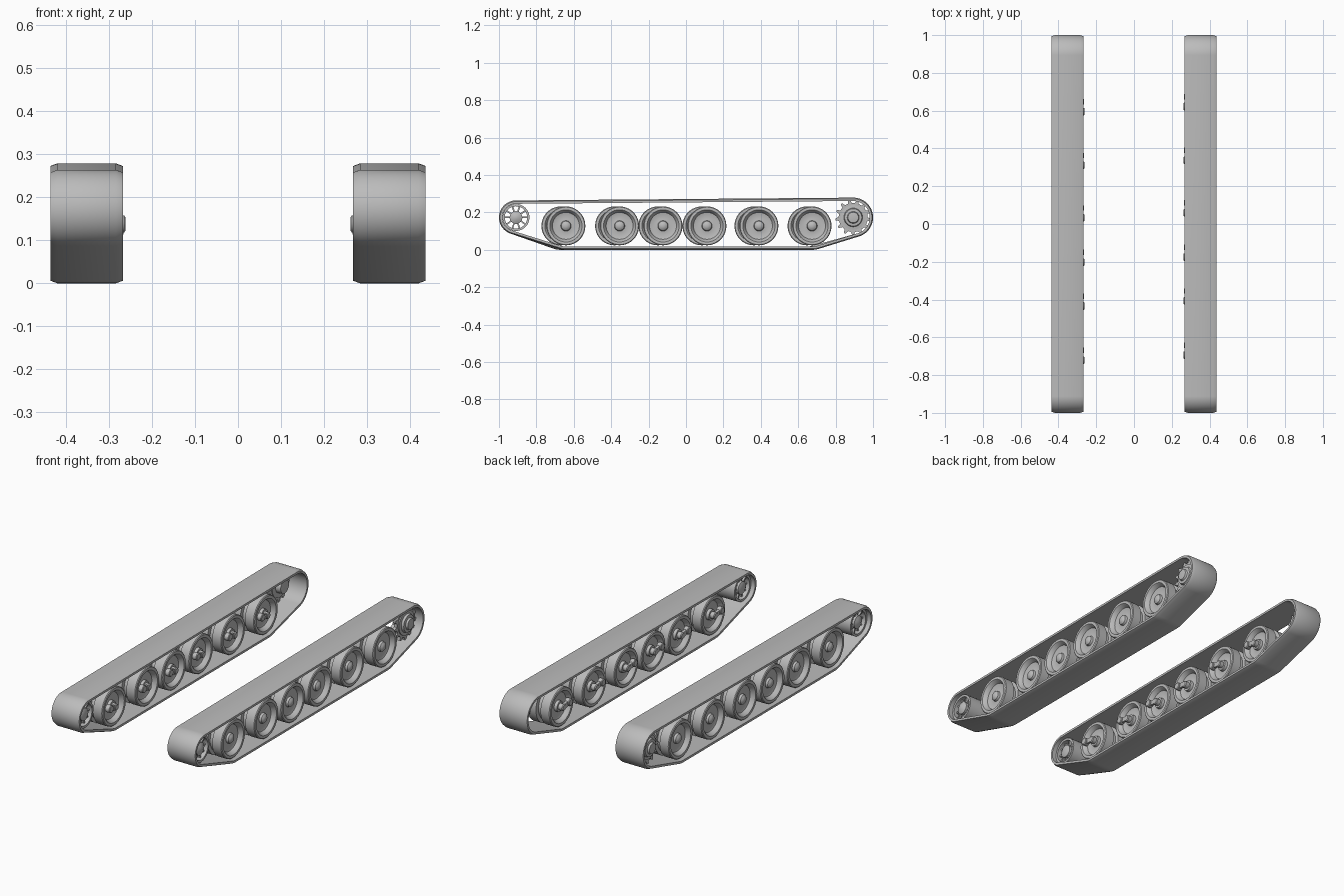
import bpy, bmesh, math
from mathutils import Vector, Matrix

cube = bpy.data.objects.get("Cube")
if cube:
    bpy.data.objects.remove(cube, do_unlink=True)

GREY = (0.5, 0.5, 0.5, 1)
steel = bpy.data.materials.new("plain_grey")
steel.use_nodes = True
steel.diffuse_color = GREY
steel.node_tree.nodes["Principled BSDF"].inputs["Base Color"].default_value = GREY

TRACK_X = 0.352
IDLER, SPROCKET = (-0.909, 0.173), (0.894, 0.173)
WHEEL_Y = (-0.642, -0.355, -0.123, 0.112, 0.39, 0.674)
WHEEL_Z = 0.128
parts = []


def finish(name, bm, side, y=0, z=0):
    """Place a part built around the track centre, local +x facing outward."""
    bmesh.ops.scale(bm, vec=(side, 1, 1), verts=bm.verts)
    bmesh.ops.recalc_face_normals(bm, faces=bm.faces)
    mesh = bpy.data.meshes.new(name)
    bm.to_mesh(mesh)
    bm.free()
    mesh.materials.append(steel)
    ob = bpy.data.objects.new(name, mesh)
    ob.location = (side * TRACK_X, y, z)
    bpy.context.collection.objects.link(ob)
    parts.append(ob)


def skin(bm, rings, closed):
    """Bridge successive rings of equal point count."""
    rows = [[bm.verts.new(p) for p in ring] for ring in rings]
    n = len(rows[0])
    pairs = list(zip(rows, rows[1:])) + ([(rows[-1], rows[0])] if closed else [])
    for a, b in pairs:
        for i in range(n):
            j = (i + 1) % n
            bm.faces.new((a[i], a[j], b[j], b[i]))
    if not closed:
        bm.faces.new(rows[0])
        bm.faces.new(rows[-1])


def circle(x, r, n, cy=0, cz=0):
    return [(x, cy + r * math.cos(k * math.tau / n), cz + r * math.sin(k * math.tau / n))
            for k in range(n)]


def lathe(bm, profile, n=40, closed=False, cy=0, cz=0):
    skin(bm, [circle(x, r, n, cy, cz) for x, r in profile], closed)


def box(bm, size, matrix):
    bmesh.ops.create_cube(bm, size=1, matrix=matrix @ Matrix.Diagonal((*size, 1)))


def track_belt(name, side, shift):
    # The belt wraps tightly round the idler, end road wheels and sprocket
    supports = [(*IDLER, 0.091), (WHEEL_Y[0] + shift, WHEEL_Z, 0.128),
                (WHEEL_Y[-1] + shift, WHEEL_Z, 0.128), (*SPROCKET, 0.106)]

    def ring(x, inset, n=180):
        pts = []
        for k in range(n):
            u = Vector((math.cos(k * math.tau / n), math.sin(k * math.tau / n)))
            y, z, r = max(supports, key=lambda c: c[0] * u.x + c[1] * u.y + c[2])
            pts.append((x, y + (r - inset) * u.x, z + (r - inset) * u.y))
        return pts

    section = [(0.084, 0.006), (0.068, 0), (-0.068, 0), (-0.084, 0.006),
               (-0.084, 0.018), (0.084, 0.018)]
    bm = bmesh.new()
    skin(bm, [ring(x, d) for x, d in section], True)
    finish(name, bm, side)


def road_wheel(name, side, y):
    bm = bmesh.new()
    # Dished twin disc with domed hub cap outside and plain hub inside
    lathe(bm, [(0.066, 0.004), (0.064, 0.015), (0.056, 0.025), (0.044, 0.028),
               (0.04, 0.05), (0.046, 0.072), (0.066, 0.082), (0.07, 0.086),
               (0.07, 0.1), (0.066, 0.104), (0.014, 0.104), (0.012, 0.085),
               (-0.012, 0.085), (-0.014, 0.104), (-0.066, 0.104), (-0.07, 0.1),
               (-0.07, 0.086), (-0.066, 0.082), (-0.046, 0.072), (-0.04, 0.05),
               (-0.044, 0.03), (-0.06, 0.028), (-0.06, 0.004)])
    finish(name, bm, side, y, WHEEL_Z)


def swing_arm(name, side, y):
    bm = bmesh.new()
    py, pz = -0.052, 0.01
    # Axle, crank web and pivot boss
    lathe(bm, [(-0.055, 0.018), (-0.082, 0.018), (-0.086, 0.014)], 20)
    lathe(bm, [(-0.064, 0.02), (-0.087, 0.02), (-0.09, 0.016)], 20, cy=py, cz=pz)
    box(bm, (0.014, math.hypot(py, pz), 0.026),
        Matrix.Translation((-0.076, py / 2, pz / 2)) @ Matrix.Rotation(math.atan2(pz, py), 4, 'X'))
    finish(name, bm, side, y, WHEEL_Z)


def idler_wheel(name, side):
    bm = bmesh.new()
    # Rim, hub and ten spokes
    lathe(bm, [(0.06, 0.06), (0.06, 0.072), (-0.06, 0.072), (-0.06, 0.06)], closed=True)
    lathe(bm, [(0.066, 0.01), (0.06, 0.024), (0.056, 0.034), (-0.056, 0.034), (-0.062, 0.02)])
    for k in range(10):
        turn = Matrix.Rotation(k * math.tau / 10, 4, 'X')
        box(bm, (0.09, 0.036, 0.008), turn @ Matrix.Translation((0, 0.046, 0)))
    finish(name, bm, side, *IDLER)


def drive_sprocket(name, side):
    bm = bmesh.new()
    # Stepped final drive hub
    lathe(bm, [(0.074, 0.012), (0.072, 0.028), (0.062, 0.032), (0.06, 0.046),
               (0.048, 0.05), (0.046, 0.066), (0.02, 0.066), (0.018, 0.04),
               (-0.01, 0.036), (-0.012, 0.01)])
    # Toothed ring with tapered teeth
    n = 13
    outline = []
    for k in range(n):
        for frac, r in ((0, 0.078), (0.45, 0.078), (0.62, 0.096), (0.82, 0.096)):
            a = (k + frac) * math.tau / n
            outline.append((r * math.cos(a), r * math.sin(a)))
    skin(bm, [[(x, y, z) for y, z in outline] for x in (0.024, 0.04)], False)
    finish(name, bm, side, *SPROCKET)


for label, side, shift in (("left", 1, 0), ("right", -1, -0.027)):
    track_belt(label + "_track_belt", side, shift)
    idler_wheel(label + "_idler_wheel", side)
    drive_sprocket(label + "_drive_sprocket", side)
    for i, y in enumerate(WHEEL_Y, 1):
        road_wheel(f"{label}_road_wheel_{i}", side, y + shift)
        swing_arm(f"{label}_swing_arm_{i}", side, y + shift)

# Smooth shading with sharp edges kept
bpy.ops.object.select_all(action='DESELECT')
for ob in parts:
    ob.select_set(True)
bpy.context.view_layer.objects.active = parts[0]
bpy.ops.object.shade_smooth_by_angle(angle=math.radians(30))
